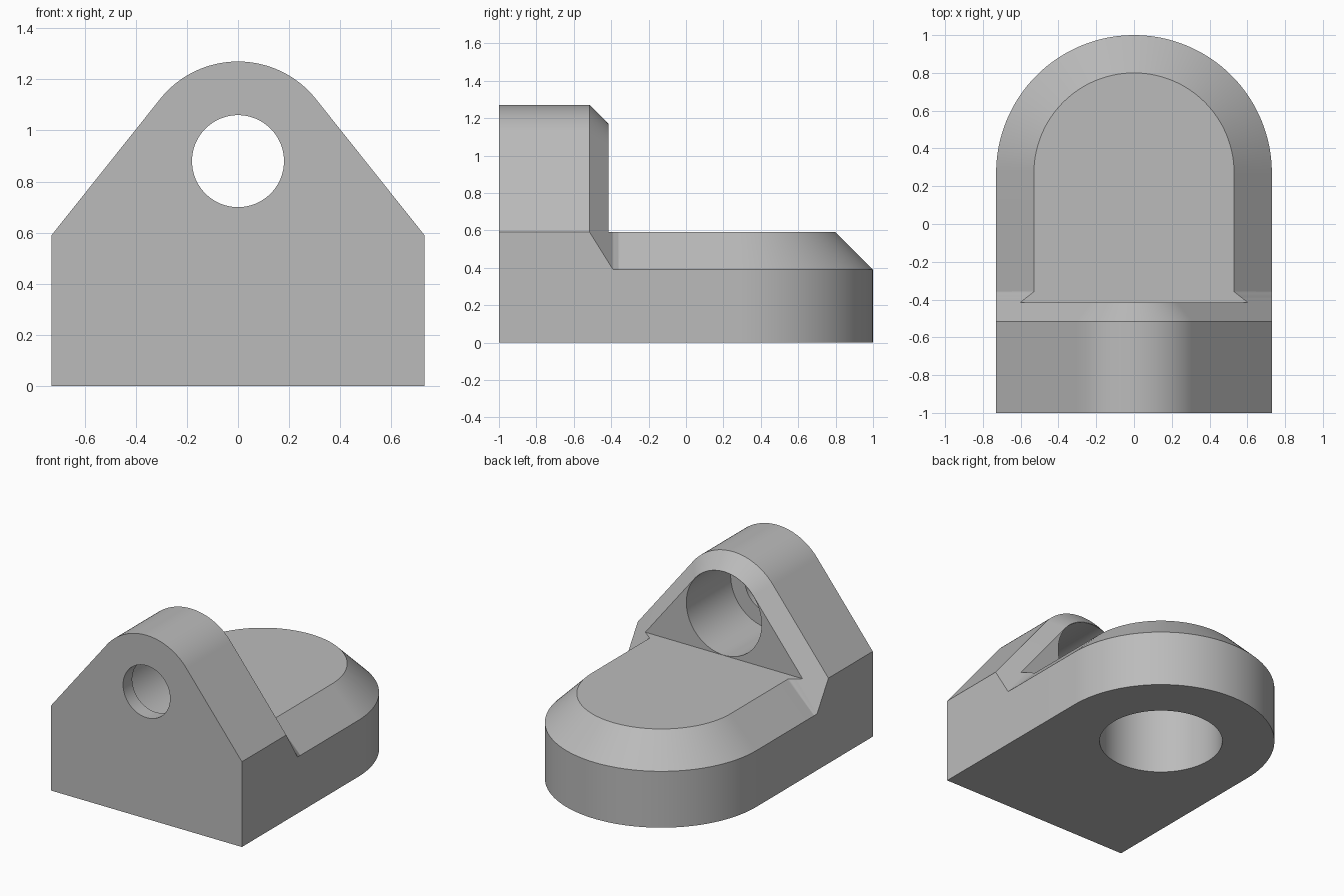
import bpy, bmesh, math

cube = bpy.data.objects.get("Cube")
if cube:
    bpy.data.objects.remove(cube)

HALF, HIGH, STEP = 0.73, 0.59, 0.39      # half width, floor height, bevel start
BACK, BEVEL = -0.415, 0.1                # rear plane of the lug, its bevel
ARC_Y, EYE_Z, EYE_R = 0.27, 0.88, 0.39   # rounded end centre, lug eye centre, radius

grey = bpy.data.materials.new("plain grey")
grey.use_nodes = True
colour = (0.5, 0.5, 0.5, 1)
grey.diffuse_color = colour
grey.node_tree.nodes["Principled BSDF"].inputs["Base Color"].default_value = colour


def loft(name, rings):
    """Closed solid through rings of equal point count."""
    bm = bmesh.new()
    loops = [[bm.verts.new(p) for p in ring] for ring in rings]
    bm.faces.new(loops[0])
    bm.faces.new(loops[-1])
    n = len(loops[0])
    for a, b in zip(loops, loops[1:]):
        for i in range(n):
            j = (i + 1) % n
            bm.faces.new((a[i], a[j], b[j], b[i]))
    bmesh.ops.remove_doubles(bm, verts=bm.verts, dist=1e-5)
    bmesh.ops.recalc_face_normals(bm, faces=bm.faces)
    mesh = bpy.data.meshes.new(name)
    bm.to_mesh(mesh)
    bm.free()
    mesh.materials.append(grey)
    obj = bpy.data.objects.new(name, mesh)
    bpy.context.collection.objects.link(obj)
    return obj


def select(obj):
    bpy.ops.object.select_all(action='DESELECT')
    obj.select_set(True)
    bpy.context.view_layer.objects.active = obj


def drill(obj, radius, place, start, end, steps=96):
    """Cut a round hole; place maps (u, v, depth) to a point."""
    turn = [2 * math.pi * i / steps for i in range(steps)]
    cutter = loft("cutter", [[place(radius * math.cos(t), radius * math.sin(t), d)
                              for t in turn] for d in (start, end)])
    cutter.hide_render = True
    mod = obj.modifiers.new("hole", 'BOOLEAN')
    mod.operation, mod.solver, mod.object = 'DIFFERENCE', 'EXACT', cutter
    select(obj)
    bpy.ops.object.modifier_apply(modifier=mod.name)
    bpy.data.objects.remove(cutter)


# Base: rounded slab with a bevelled upper rim
def base_ring(r, z, steps=64):
    arc = [(r * math.cos(math.pi * i / steps), ARC_Y + r * math.sin(math.pi * i / steps), z)
           for i in range(steps + 1)]
    return [(r, BACK, z)] + arc + [(-r, BACK, z)]


base = loft("base", [base_ring(HALF, 0), base_ring(HALF, STEP),
                     base_ring(HALF - HIGH + STEP, HIGH)])
drill(base, 0.395, lambda u, v, d: (u, ARC_Y + v, d), -0.2, 0.49)

# Lug: upright with a round eye, sloping shoulders and a bevelled rear edge
drop = EYE_Z - HIGH
lean = math.acos(EYE_R / math.hypot(HALF, drop)) - math.atan2(drop, HALF)


def lug_ring(y, inset, steps=48):
    r, low = EYE_R - inset, HIGH - inset / math.sin(lean)
    sweep = [lean + (math.pi - 2 * lean) * i / steps for i in range(steps + 1)]
    arc = [(r * math.cos(t), y, EYE_Z + r * math.sin(t)) for t in sweep]
    return [(HALF, y, 0), (HALF, y, low)] + arc + [(-HALF, y, low), (-HALF, y, 0)]


lug = loft("lug", [lug_ring(-1, 0), lug_ring(BACK - BEVEL, 0), lug_ring(BACK, BEVEL)])
drill(lug, 0.288, lambda u, v, d: (u, d, EYE_Z + v), -0.9, -0.2)
drill(lug, 0.18, lambda u, v, d: (u, d, EYE_Z + v), -1.2, -0.8)


# Fillets blending the rim bevel into the lug, trimmed by the lug's rear bevel
def fillet(name, side, radius=0.1, steps=24):
    edge, rim = HALF - HIGH + STEP, BEVEL
    low, high = [(side * HALF, BACK, STEP)], [(side * edge, BACK, HIGH)]
    for i in range(steps + 1):
        d = radius * (i / steps) ** 2
        rise = math.sqrt(2) * (radius - math.sqrt(radius ** 2 - (radius - d) ** 2))
        low_cap = HIGH - STEP - (rim + d) / math.sin(lean)
        high_cap = HALF - edge - (rim + d) / math.cos(lean)
        low.append((side * HALF, BACK + d, STEP + max(0, min(rise, low_cap))))
        high.append((side * (edge + max(0, min(rise, high_cap))), BACK + d, HIGH))
    return loft(name, [low, high])


parts = [base, lug, fillet("left_fillet", 1), fillet("right_fillet", -1)]
for part in parts:
    select(part)
    bpy.ops.object.shade_smooth_by_angle(angle=math.radians(25))
